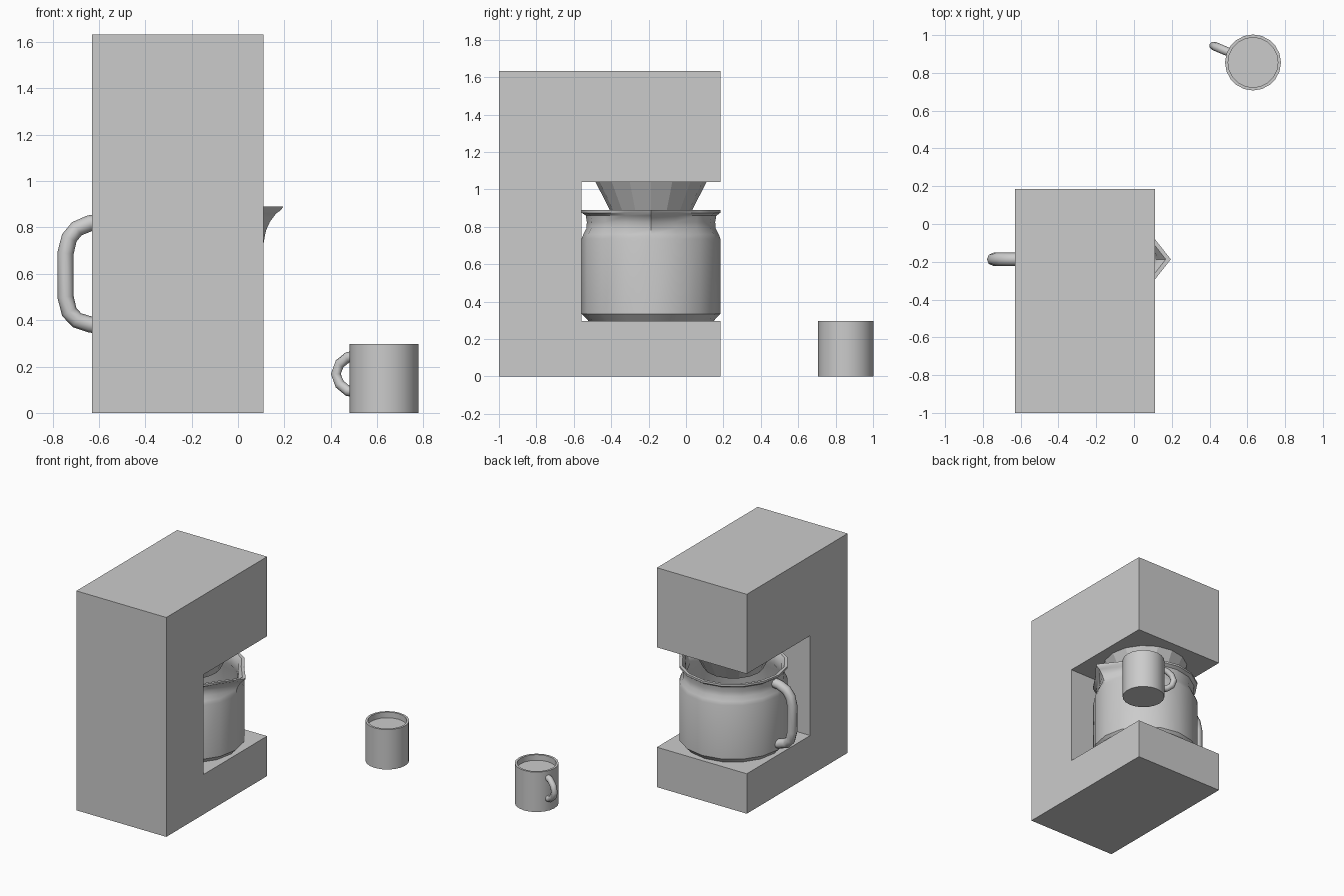
import bpy, bmesh, math
from mathutils import Vector

if "Cube" in bpy.data.objects:
    bpy.data.objects.remove(bpy.data.objects["Cube"])


def mesh_object(name, bm, smooth=None):
    bmesh.ops.recalc_face_normals(bm, faces=bm.faces)
    me = bpy.data.meshes.new(name)
    bm.to_mesh(me)
    bm.free()
    ob = bpy.data.objects.new(name, me)
    bpy.context.collection.objects.link(ob)
    if smooth:
        bpy.ops.object.select_all(action='DESELECT')
        ob.select_set(True)
        bpy.context.view_layer.objects.active = ob
        bpy.ops.object.shade_smooth_by_angle(angle=math.radians(smooth))
    return ob


def lathe(name, profile, centre, sides, smooth=None, pull=None):
    """Spin (radius, z) points; pull adds radius per ring at angle 0 for a spout."""
    bm = bmesh.new()
    rings = []
    for i, (r, z) in enumerate(profile):
        ring = []
        for k in range(sides):
            a = 2 * math.pi * k / sides
            rr = r + (pull[i] if pull and k == 0 else 0)
            ring.append(bm.verts.new((centre[0] + rr * math.cos(a),
                                      centre[1] + rr * math.sin(a), z)))
        rings.append(ring)
    for lo, hi in zip(rings, rings[1:]):
        for k in range(sides):
            n = (k + 1) % sides
            bm.faces.new((lo[k], lo[n], hi[n], hi[k]))
    bm.faces.new(rings[0])
    bm.faces.new(rings[-1])
    return mesh_object(name, bm, smooth)


def handle(name, path, centre, angle, radius):
    """Round tube along (outward distance, z) points in a vertical plane."""
    cu = bpy.data.curves.new(name, 'CURVE')
    cu.dimensions = '3D'
    cu.bevel_depth = radius
    cu.bevel_resolution = 2
    cu.use_fill_caps = True
    sp = cu.splines.new('POLY')
    sp.points.add(len(path) - 1)
    for p, (d, z) in zip(sp.points, path):
        p.co = (centre[0] + d * math.cos(angle),
                centre[1] + d * math.sin(angle), z, 1)
    sp.use_smooth = True
    ob = bpy.data.objects.new(name, cu)
    bpy.context.collection.objects.link(ob)
    return ob


# C-shaped machine body
outline = [(-1, 0), (0.185, 0), (0.185, 0.297), (-0.56, 0.297),
           (-0.56, 1.04), (0.185, 1.04), (0.185, 1.632), (-1, 1.632)]
bm = bmesh.new()
face = bm.faces.new([bm.verts.new((-0.63, y, z)) for y, z in outline])
ext = bmesh.ops.extrude_face_region(bm, geom=[face])
bmesh.ops.translate(bm, vec=Vector((0.74, 0, 0)),
                    verts=[v for v in ext['geom'] if isinstance(v, bmesh.types.BMVert)])
mesh_object("machine_body", bm)

# Glass pot with pulled spout
POT = (-0.26, -0.187)
lathe("pot",
      [(0.335, 0.297), (0.371, 0.335), (0.371, 0.735), (0.362, 0.76), (0.346, 0.79),
       (0.343, 0.825), (0.349, 0.86), (0.371, 0.875), (0.371, 0.89), (0.35, 0.89),
       (0.33, 0.86), (0.322, 0.79), (0.35, 0.735), (0.35, 0.335), (0.32, 0.315)],
      POT, 16, 40,
      [0, 0, 0, 0.013, 0.036, 0.055, 0.075, 0.074, 0.084, 0.078,
       0.065, 0.03, 0, 0, 0])
handle("pot_handle",
       [(0.335, 0.825), (0.38, 0.818), (0.435, 0.795), (0.468, 0.755), (0.484, 0.69),
        (0.484, 0.50), (0.468, 0.435), (0.435, 0.40), (0.38, 0.382), (0.355, 0.378)],
       POT, math.pi, 0.035)

# Filter funnel
lathe("filter_funnel", [(0.205, 0.86), (0.297, 1.04)], POT, 16)

# Mug, its drink surface and handle
MUG = (0.63, 0.855)
lathe("mug", [(0.148, 0), (0.148, 0.297), (0.132, 0.297), (0.132, 0.255)], MUG, 20, 40)
handle("mug_handle",
       [(0.138, 0.245), (0.17, 0.24), (0.208, 0.212), (0.226, 0.168),
        (0.208, 0.124), (0.17, 0.095), (0.138, 0.09)],
       MUG, math.radians(157), 0.023)
